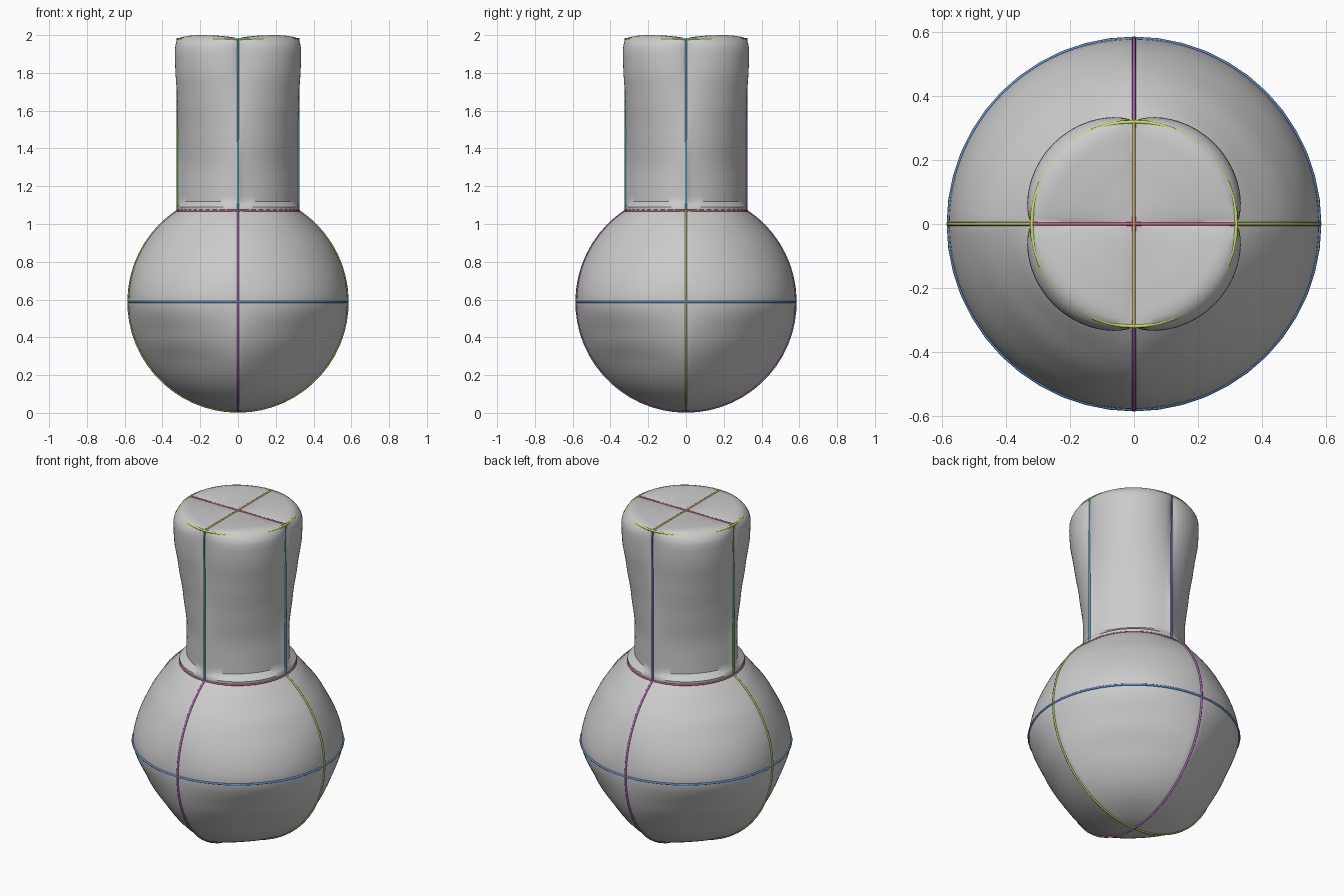
import bpy, bmesh
from math import sin, cos, pi, radians, asin

if "Cube" in bpy.data.objects:
    bpy.data.objects.remove(bpy.data.objects["Cube"])

R, CZ = 0.58, 0.587            # round belly
NR, Z0, Z1 = 0.32, 1.07, 1.98  # neck
SEG = 96


def lerp(table, t):
    for (a, va), (b, vb) in zip(table, table[1:]):
        if t <= b:
            k = (t - a) / (b - a)
            k = k * k * (3 - 2 * k) * 0.4 + k * 0.6
            return va + (vb - va) * k
    return table[-1][1]


def lobe(th, p):
    """0 on the four guide strokes, 1 halfway between them."""
    return max(abs(sin(2 * th)), 1e-6) ** p if abs(sin(2 * th)) > 1e-5 else 0.0


def lofted(name, rows):
    """Each row is a function of angle giving (radius, z); both ends close to a pole."""
    bm = bmesh.new()
    rings = []
    for f in rows:
        ring = []
        for i in range(SEG):
            th = 2 * pi * i / SEG
            r, z = f(th)
            ring.append(bm.verts.new((r * cos(th), r * sin(th), z)))
        rings.append(ring)
    for a, b in zip(rings, rings[1:]):
        for i in range(SEG):
            j = (i + 1) % SEG
            bm.faces.new((a[i], a[j], b[j], b[i]))
    bmesh.ops.remove_doubles(bm, verts=bm.verts, dist=1e-5)
    bmesh.ops.recalc_face_normals(bm, faces=bm.faces)
    me = bpy.data.meshes.new(name)
    bm.to_mesh(me)
    bm.free()
    ob = bpy.data.objects.new(name, me)
    bpy.context.collection.objects.link(ob)
    bpy.context.view_layer.objects.active = ob
    ob.select_set(True)
    bpy.ops.object.shade_smooth_by_angle(angle=radians(40))
    ob.select_set(False)
    return ob


rows = []
# belly: a sphere that sags between the strokes
top_lat = asin((Z0 - CZ) / R)
sag = [(-pi / 2, 0), (-1.2, 0.018), (-0.6, 0.055), (-0.3, 0.04), (0, 0.0),
       (0.45, 0.025), (0.75, 0.022), (top_lat, 0)]
for k in range(41):
    lat = -pi / 2 + (top_lat + pi / 2) * k / 40

    def belly(th, lat=lat):
        r = R - lerp(sag, lat) * lobe(th, 0.9)
        return r * cos(lat), CZ + r * sin(lat)
    rows.append(belly)
# neck: pinched at the bottom and swollen at the top between the strokes
swell = [(Z0, 0), (1.09, 0.002), (1.12, -0.038), (1.3, -0.04), (1.5, -0.016), (1.65, 0.008),
         (1.82, 0.034), (1.92, 0.037), (1.96, 0.028), (Z1, 0.008)]
for z in [1.08, 1.09, 1.105, 1.12] + [1.15 + 0.05 * k for k in range(16)] + [1.93, 1.95, 1.97]:
    rows.append(lambda th, z=z: (NR + lerp(swell, z) * lobe(th, 0.6), z))
# cap: four shallow pillows
puff = [(0, 0), (0.1, 0.010), (0.2, 0.018), (0.28, 0.02), (0.31, 0.015), (NR, 0.008)]
for k in range(17):
    r = NR * (1 - k / 16)
    rows.append(lambda th, r=r: (r, Z1 + lerp(puff, r) * lobe(th, 0.6)))
lofted("flask_surface", rows)


def stroke(name, pts, color, closed=False):
    """Thin coloured tube along a path."""
    cu = bpy.data.curves.new(name, 'CURVE')
    cu.dimensions = '3D'
    cu.bevel_depth = 0.006
    cu.bevel_resolution = 2
    cu.use_fill_caps = True
    sp = cu.splines.new('POLY')
    sp.points.add(len(pts) - 1)
    for p, co in zip(sp.points, pts):
        p.co = (*co, 1)
    sp.use_cyclic_u = closed
    mat = bpy.data.materials.new(name)
    mat.diffuse_color = (*color, 1)
    mat.use_nodes = True
    mat.node_tree.nodes["Principled BSDF"].inputs["Base Color"].default_value = mat.diffuse_color
    cu.materials.append(mat)
    bpy.context.collection.objects.link(bpy.data.objects.new(name, cu))


def circle(r, z, n=48):
    return [(r * cos(2 * pi * i / n), r * sin(2 * pi * i / n), z) for i in range(n)]


# ring strokes
stroke("equator_stroke", circle(R, CZ), (0.12, 0.28, 0.65), True)
stroke("neck_base_stroke", circle(NR, Z0), (0.5, 0.12, 0.14), True)
stroke("rim_stroke", circle(NR, Z1), (0.55, 0.78, 0.12), True)

# belly strokes running from neck base under the pole to the other side
arc = []
for i in range(49):
    a = pi - top_lat + (pi + 2 * top_lat) * i / 48
    arc.append((R * cos(a), CZ + R * sin(a)))
stroke("belly_stroke_side", [(u, 0, z) for u, z in arc], (0.45, 0.5, 0.12))
stroke("belly_stroke_front", [(0, u, z) for u, z in arc], (0.42, 0.12, 0.45))

# upright neck strokes
for side, x, y, col in [("front", 0, -1, (0.06, 0.3, 0.3)), ("back", 0, 1, (0.18, 0.08, 0.45)),
                        ("left", -1, 0, (0.08, 0.35, 0.08)), ("right", 1, 0, (0.08, 0.35, 0.5))]:
    stroke("neck_stroke_" + side, [(x * NR, y * NR, Z0), (x * NR, y * NR, Z1)], col)

# crossing strokes on the cap
stroke("cap_stroke_side", [(-NR, 0, Z1), (NR, 0, Z1)], (0.6, 0.1, 0.25))
stroke("cap_stroke_front", [(0, -NR, Z1), (0, NR, Z1)], (0.65, 0.42, 0.15))
